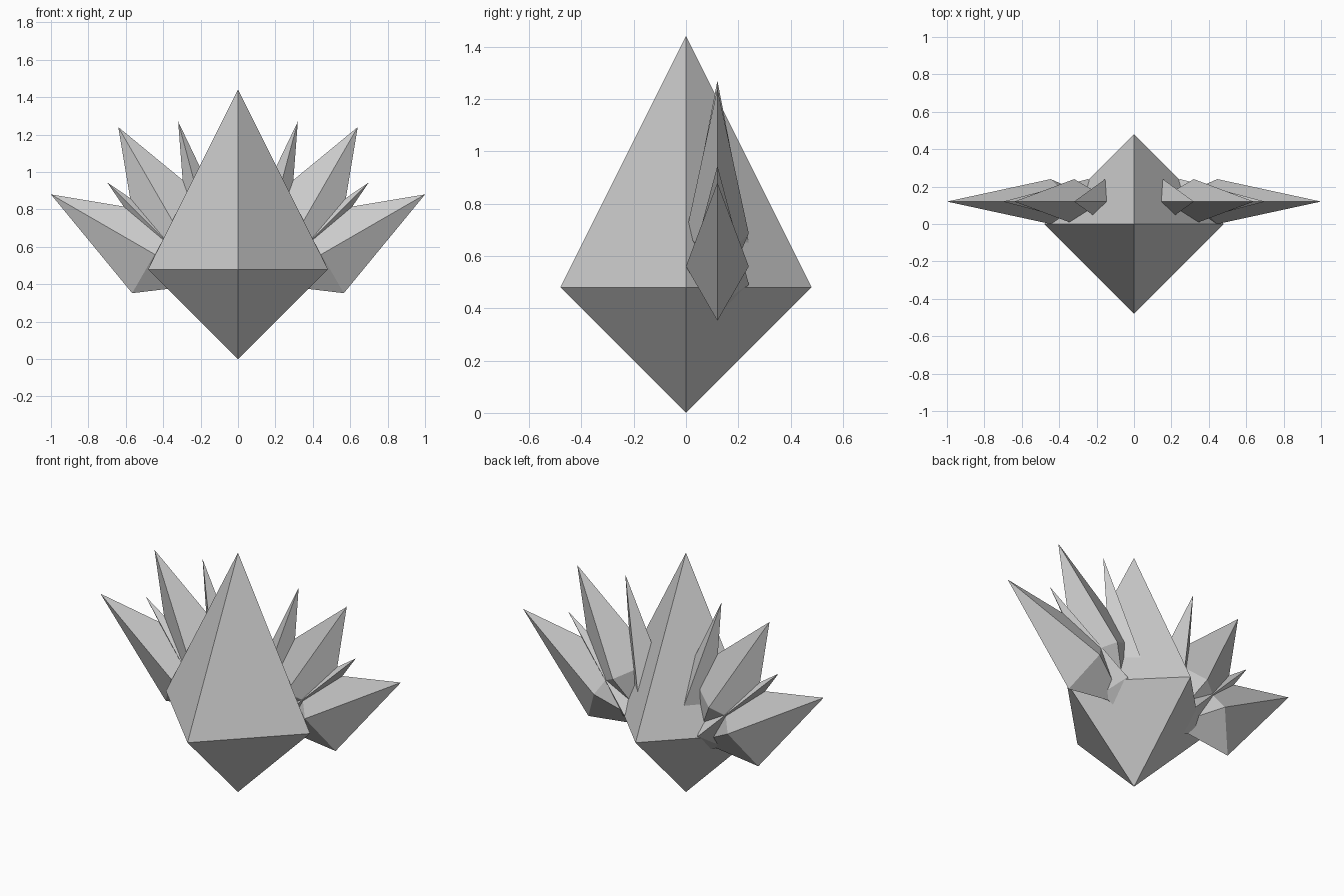
import bpy
from math import radians, cos, sin

if "Cube" in bpy.data.objects:
    bpy.data.objects.remove(bpy.data.objects["Cube"])


def crystal(name, half_x, half_y, up, down):
    """Four-sided bipyramid whose widest ring sits at the origin."""
    verts = [(half_x, 0, 0), (0, half_y, 0), (-half_x, 0, 0), (0, -half_y, 0),
             (0, 0, up), (0, 0, -down)]
    faces = []
    for i in range(4):
        j = (i + 1) % 4
        faces += [(i, j, 4), (j, i, 5)]
    mesh = bpy.data.meshes.new(name)
    mesh.from_pydata(verts, [], faces)
    obj = bpy.data.objects.new(name, mesh)
    bpy.context.collection.objects.link(obj)
    return obj


# Main central crystal
body = crystal("central_crystal", 0.48, 0.48, 0.96, 0.48)
body.location.z = 0.48

# Fanned side shards: tip x, tip z, angle above horizontal, in-plane half width
LENGTH = 0.64
shards = [(1.00, 0.88, 30, 0.24),
          (0.70, 0.945, 45, 0.12),
          (0.64, 1.24, 60, 0.24),
          (0.32, 1.27, 75, 0.12)]
for side, label in ((1, "right"), (-1, "left")):
    for n, (x, z, angle, width) in enumerate(shards, 1):
        a = radians(angle)
        shard = crystal(f"{label}_shard_{n}", width, 0.12, LENGTH, LENGTH / 2)
        shard.location = (side * (x - LENGTH * cos(a)), 0.12, z - LENGTH * sin(a))
        shard.rotation_euler.y = side * (radians(90) - a)
